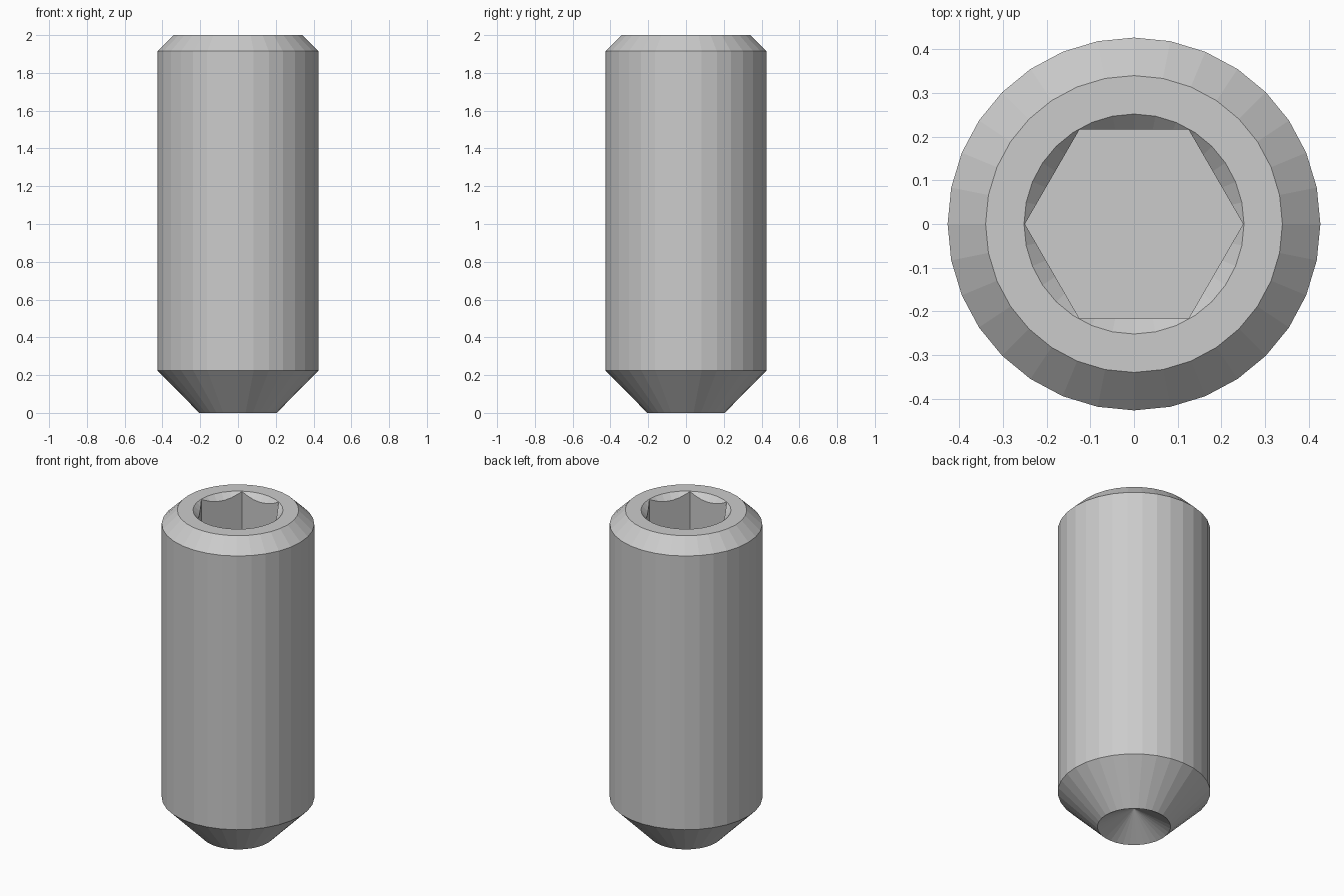
import bpy, bmesh
from math import cos, sin, tau

if "Cube" in bpy.data.objects:
    bpy.data.objects.remove(bpy.data.objects["Cube"])


def lathe(name, profile, sides):
    """Revolve (radius, z) points; a zero radius makes a tip, other ends are capped."""
    bm = bmesh.new()
    rings = []
    for r, z in profile:
        n = sides if r > 0 else 1
        rings.append([bm.verts.new((r * cos(tau * i / sides), r * sin(tau * i / sides), z))
                      for i in range(n)])
    for a, b in zip(rings, rings[1:]):
        for i in range(sides):
            j = (i + 1) % sides
            quad = [a[i % len(a)], a[j % len(a)], b[j % len(b)], b[i % len(b)]]
            bm.faces.new(list(dict.fromkeys(quad)))
    for ring in (rings[0], rings[-1]):
        if len(ring) > 1:
            bm.faces.new(ring)
    bmesh.ops.recalc_face_normals(bm, faces=bm.faces)
    mesh = bpy.data.meshes.new(name)
    bm.to_mesh(mesh)
    bm.free()
    ob = bpy.data.objects.new(name, mesh)
    bpy.context.collection.objects.link(ob)
    return ob


# Screw body: hollow cup point, lower cone, shank and top chamfer
body = lathe("set_screw_body", [(0, 0.118), (0.205, 0), (0.427, 0.225),
                                (0.427, 1.915), (0.34, 2.0)], 32)

# Socket cutters: hexagonal recess and its 45 degree countersink
hex_cutter = lathe("hex_socket_cutter", [(0.25, 1.48), (0.25, 2.1)], 6)
sink_cutter = lathe("countersink_cutter", [(0.192, 1.94), (0.302, 2.05)], 32)

for cutter in (hex_cutter, sink_cutter):
    mod = body.modifiers.new(cutter.name, 'BOOLEAN')
    mod.operation = 'DIFFERENCE'
    mod.solver = 'EXACT'
    mod.object = cutter
    cutter.hide_render = True
    cutter.display_type = 'WIRE'
